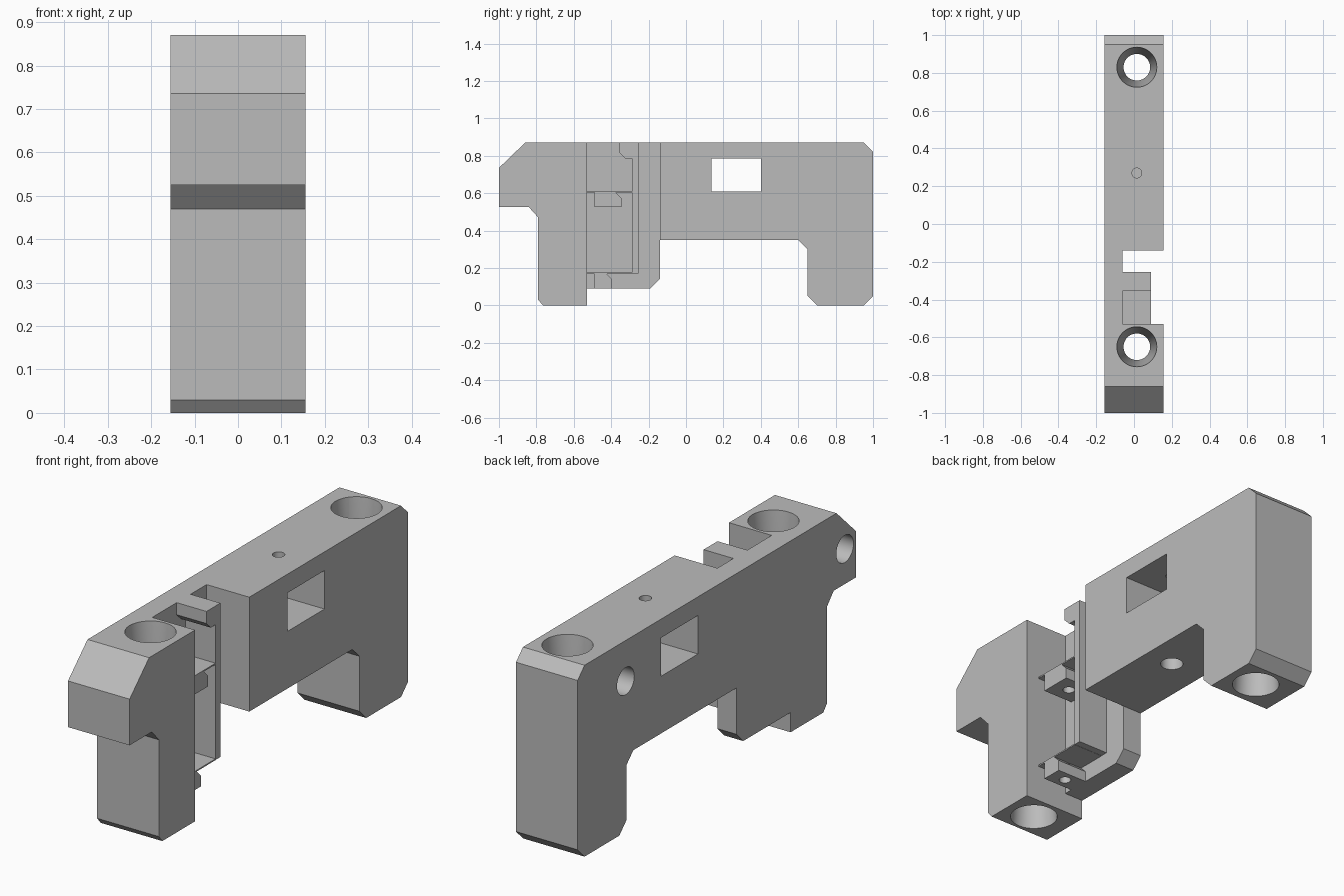
import bpy
import bmesh
import math

cube = bpy.data.objects.get("Cube")
if cube:
    bpy.data.objects.remove(cube, do_unlink=True)

GREY = (0.5, 0.5, 0.5, 1.0)
grey = bpy.data.materials.new("plain grey")
grey.use_nodes = True
grey.diffuse_color = GREY
grey.node_tree.nodes["Principled BSDF"].inputs["Base Color"].default_value = GREY

HALF = 0.155     # half of the body width
FLOOR = -0.06    # floor of the side recess
SHELF = 0.09     # outer side of the parts in the recess
HOLE_X = 0.015   # line of the vertical holes


def extrude(name, profile, x0, x1):
    """Solid from a (y, z) profile, swept along x."""
    bm = bmesh.new()
    face = bm.faces.new([bm.verts.new((x0, y, z)) for y, z in profile])
    new = bmesh.ops.extrude_face_region(bm, geom=[face])["geom"]
    bmesh.ops.translate(bm, vec=(x1 - x0, 0, 0),
                        verts=[v for v in new if isinstance(v, bmesh.types.BMVert)])
    bmesh.ops.recalc_face_normals(bm, faces=bm.faces)
    mesh = bpy.data.meshes.new(name)
    bm.to_mesh(mesh)
    bm.free()
    mesh.materials.append(grey)
    obj = bpy.data.objects.new(name, mesh)
    bpy.context.collection.objects.link(obj)
    return obj


def box(name, x0, x1, y0, y1, z0, z1):
    return extrude(name, [(y0, z0), (y1, z0), (y1, z1), (y0, z1)], x0, x1)


def bore(y, z0, z1, r0, r1):
    """Upright round cutter, straight or tapered."""
    bpy.ops.mesh.primitive_cone_add(vertices=48, radius1=r0, radius2=r1, depth=z1 - z0,
                                    location=(HOLE_X, y, (z0 + z1) / 2))
    return bpy.context.object


def cut(obj, cutter):
    cutter.hide_render = True
    mod = obj.modifiers.new("cut", "BOOLEAN")
    mod.operation = "DIFFERENCE"
    mod.solver = "EXACT"
    mod.object = cutter
    bpy.context.view_layer.objects.active = obj
    bpy.ops.object.modifier_apply(modifier=mod.name)
    bpy.data.objects.remove(cutter, do_unlink=True)


# Main body with its two legs and chamfered ends
body = extrude("body", [
    (-0.86, 0.87), (-1, 0.735), (-1, 0.525), (-0.84, 0.525), (-0.79, 0.47),
    (-0.79, 0.03), (-0.765, 0), (-0.53, 0), (-0.53, 0.09), (-0.19, 0.09),
    (-0.14, 0.14), (-0.14, 0.35), (0.6, 0.35), (0.65, 0.30), (0.65, 0.05),
    (0.70, 0), (0.95, 0), (1, 0.05), (1, 0.82), (0.95, 0.87)], -HALF, HALF)

# Side recess and square window
cut(body, box("recess_cutter", FLOOR, 0.3, -0.53, -0.14, -0.1, 1))
cut(body, box("window_cutter", -0.3, 0.3, 0.135, 0.4, 0.61, 0.785))

# Mounting holes, narrowest at mid height
for y in (-0.65, 0.83):
    cut(body, bore(y, 0.43, 0.871, 0.07, 0.106))
    cut(body, bore(y, -0.001, 0.44, 0.1, 0.07))

# Small hole into the window and blind hole below it
cut(body, bore(0.27, 0.7, 0.9, 0.026, 0.026))
cut(body, bore(0.27, 0.3, 0.56, 0.048, 0.048))

# Blind round holes in the flat side
for y in (-0.92, 0.655):
    bpy.ops.mesh.primitive_cylinder_add(vertices=32, radius=0.062, depth=0.3,
                                        location=(-HALF, y, 0.685),
                                        rotation=(0, math.pi / 2, 0))
    cut(body, bpy.context.object)

# Hooked wall standing in the recess
extrude("hooked_wall", [
    (-0.255, 0.87), (-0.355, 0.87), (-0.355, 0.815), (-0.325, 0.785),
    (-0.29, 0.785), (-0.29, 0.17), (-0.255, 0.17)], FLOOR, SHELF)

# Thin shelves with a drilled stop block under each
stops = {"upper": (0.525, 0.61, -0.345), "lower": (0.09, 0.175, -0.395)}
blocks = []
for label, (z0, z1, y1) in stops.items():
    box(label + "_shelf", FLOOR, SHELF, -0.53, -0.288, z1 - 0.006, z1)
    under = z1 - 0.006
    block = extrude(label + "_stop", [
        (-0.49, z0), (y1, z0), (y1, under - 0.03), (y1 - 0.03, under),
        (-0.49, under)], FLOOR, SHELF)
    cut(block, bore((y1 - 0.49) / 2, z0 - 0.02, under + 0.02, 0.025, 0.025))
    blocks.append(block)

# Smooth round bores, crisp edges elsewhere
for obj in [body] + blocks:
    bpy.ops.object.select_all(action="DESELECT")
    obj.select_set(True)
    bpy.context.view_layer.objects.active = obj
    bpy.ops.object.shade_smooth_by_angle(angle=math.radians(20))
